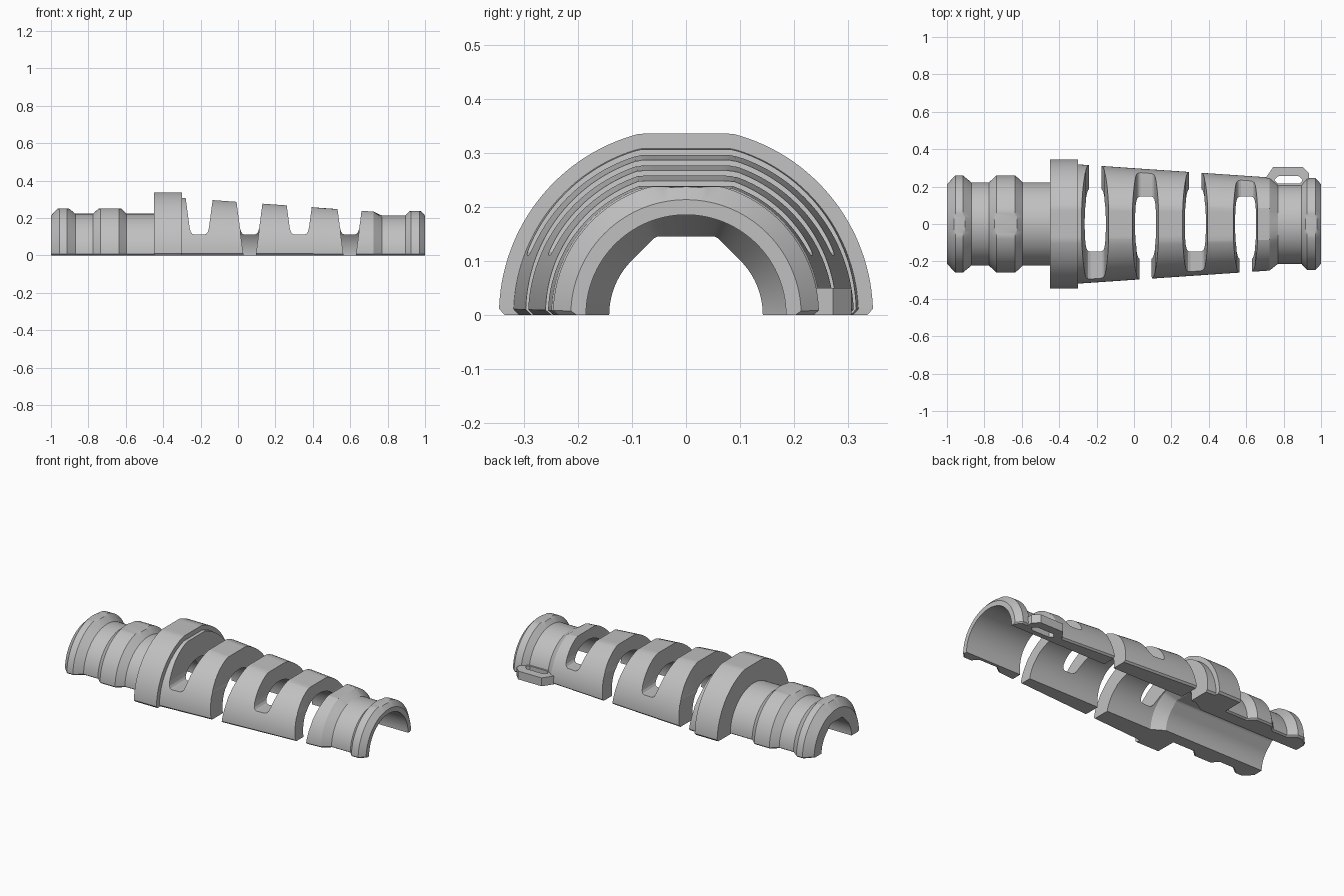
import bpy, bmesh, math

cube = bpy.data.objects.get("Cube")
if cube:
    bpy.data.objects.remove(cube, do_unlink=True)

grey = bpy.data.materials.new("light grey plastic")
grey.use_nodes = True
grey.diffuse_color = (0.53, 0.53, 0.53, 1)
grey.node_tree.nodes["Principled BSDF"].inputs["Base Color"].default_value = grey.diffuse_color


def finish(bm, name):
    bmesh.ops.recalc_face_normals(bm, faces=bm.faces)
    mesh = bpy.data.meshes.new(name)
    bm.to_mesh(mesh)
    bm.free()
    mesh.materials.append(grey)
    ob = bpy.data.objects.new(name, mesh)
    bpy.context.collection.objects.link(ob)
    return ob


def activate(ob):
    bpy.ops.object.select_all(action='DESELECT')
    ob.select_set(True)
    bpy.context.view_layer.objects.active = ob


def prism_y(bm, outline, y0, y1):
    """Extrude an x/z outline along y."""
    a, b = ([bm.verts.new((x, y, z)) for x, z in outline] for y in (y0, y1))
    bm.faces.new(a)
    bm.faces.new(b[::-1])
    for i in range(len(a)):
        j = (i + 1) % len(a)
        bm.faces.new((a[i], a[j], b[j], b[i]))


# Half sleeve: outer stations are (x, radius, flat top height)
FLAT = 0.085


def flat_top(r):
    return math.sqrt(r * r - FLAT * FLAT)


def ring(x0, x1, x2, x3, base0, peak, base1, cap):
    """Raised band with sloped sides and a flattened top."""
    up = (cap - base0) / (peak - base0)
    down = (cap - base1) / (peak - base1)
    return [(x0, base0, 1), (x0 + (x1 - x0) * up, cap, 1), (x1, peak, cap),
            (x2, peak, cap), (x3 + (x2 - x3) * down, cap, 1), (x3, base1, 1)]


outer = ring(-1, -0.955, -0.915, -0.87, 0.213, 0.26, 0.223, 0.251)
outer += ring(-0.775, -0.735, -0.635, -0.595, 0.223, 0.26, 0.223, 0.251)
outer += [(-0.45, 0.223, 1)]
outer += [(x, r, flat_top(r)) for x, r in
          ((-0.449, 0.346), (-0.3, 0.346), (-0.299, 0.319), (0.725, 0.249))]
outer += [(0.77, 0.213, 1)]
outer += ring(0.895, 0.925, 0.97, 1, 0.213, 0.246, 0.213, 0.237)

# Bore stations are (x, radius, roof height); a roof gives a peaked, truncated section
bore = [(1, 0.185, 0), (-0.27, 0.185, 0), (-0.34, 0.142, 0.145), (-1, 0.142, 0.145)]

STEPS = 72
half = [0, 0.033] + [math.pi * i / STEPS for i in range(1, STEPS // 2 + 1)]
angles = half + [math.pi - a for a in half[-2::-1]]


def outer_point(x, r, cap, a):
    if min(a, math.pi - a) < 1e-6:
        r -= 0.01
    return (x, r * math.cos(a), max(0, min(cap, r * math.sin(a))))


def bore_point(x, r, roof, a):
    t = min(a, math.pi - a)
    if roof and t > math.pi / 4:
        r = min(r / math.cos(t - math.pi / 4), roof / math.sin(t))
    return (x, r * math.cos(a), max(0, r * math.sin(a)))


bm = bmesh.new()
sections = []
for a in angles:
    pts = [outer_point(*s, a) for s in outer] + [bore_point(*s, a) for s in bore]
    sections.append([bm.verts.new(p) for p in pts])
for s, t in zip(sections, sections[1:]):
    for i in range(len(s)):
        j = (i + 1) % len(s)
        bm.faces.new((s[i], s[j], t[j], t[i]))
bm.faces.new(sections[0])
bm.faces.new(sections[-1][::-1])
sleeve = finish(bm, "half_sleeve")


def mirrored(side):
    return side + [(-x, z) for x, z in side[::-1]]


# Flexing slots, open alternately at the back and the front
wide = mirrored([(0.081, 0.37), (0.052, 0.15), (0.046, 0.127), (0.038, 0.116), (0.026, 0.111)])
narrow = mirrored([(0.05, 0.16), (0.049, 0.12), (0.03, -0.02)])
for n, cx in enumerate((-0.207, 0.062, 0.328, 0.597)):
    side = 1 if n % 2 == 0 else -1
    for outline, y0, y1 in ((wide, -0.5, 0.5), (narrow, 0.02 * side, 0.45 * side)):
        bm = bmesh.new()
        prism_y(bm, [(cx + x, z) for x, z in outline], y0, y1)
        cutter = finish(bm, "slot_cutter")
        cutter.hide_render = True
        mod = sleeve.modifiers.new("slot", 'BOOLEAN')
        mod.operation = 'DIFFERENCE'
        mod.solver = 'EXACT'
        mod.object = cutter
        activate(sleeve)
        bpy.ops.object.modifier_apply(modifier=mod.name)
        bpy.data.objects.remove(cutter, do_unlink=True)

# Side loop at the back of the narrow end
rim = [(0.7, 0.24), (0.745, 0.306), (0.9, 0.306), (0.935, 0.272), (0.935, 0.2), (0.7, 0.2)]
hole = [(0.75, 0.235), (0.772, 0.256), (0.88, 0.256), (0.903, 0.235), (0.885, 0.216), (0.768, 0.216)]
bm = bmesh.new()
loops = [[bm.verts.new((x, y, z)) for x, y in pts]
         for pts, z in ((rim, 0), (rim, 0.05), (hole, 0.05), (hole, 0))]
for k in range(4):
    p, q = loops[k], loops[(k + 1) % 4]
    for i in range(6):
        j = (i + 1) % 6
        bm.faces.new((p[i], p[j], q[j], q[i]))
side_loop = finish(bm, "side_loop")

for ob, angle in ((sleeve, 20), (side_loop, 10)):
    activate(ob)
    bpy.ops.object.shade_smooth_by_angle(angle=math.radians(angle))
